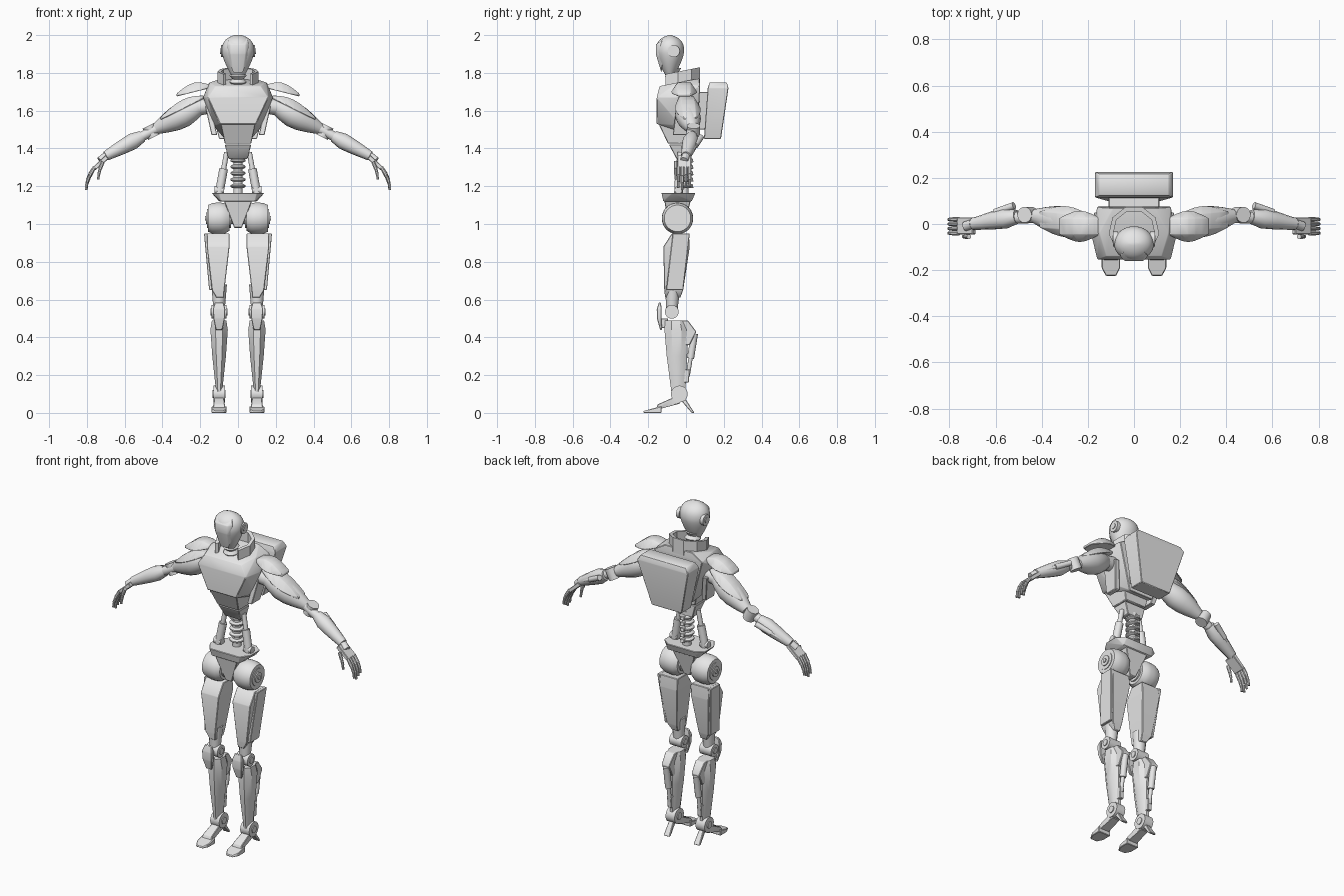
import bpy
import bmesh
from math import cos, sin, pi, radians
from mathutils import Vector

default_cube = bpy.data.objects.get("Cube")
if default_cube:
    bpy.data.objects.remove(default_cube, do_unlink=True)

# One plain grey for the whole body
grey = bpy.data.materials.new("light_grey")
grey.use_nodes = True
grey.diffuse_color = (.8, .8, .8, 1)
grey.node_tree.nodes["Principled BSDF"].inputs["Base Color"].default_value = (.8, .8, .8, 1)


def finish(name, bm, paired, bevel=0):
    """Turn a bmesh into one object, or into a left and a right object."""
    if bevel:
        bmesh.ops.bevel(bm, geom=bm.edges[:], offset=bevel, segments=1,
                        affect='EDGES', clamp_overlap=True)
    bmesh.ops.recalc_face_normals(bm, faces=bm.faces)
    for face in bm.faces:
        face.smooth = True
    for edge in bm.edges:
        edge.smooth = edge.calc_face_angle(0) < radians(32)
    for prefix in (("left_", "right_") if paired else ("",)):
        if prefix == "right_":
            bmesh.ops.scale(bm, vec=(-1, 1, 1), verts=bm.verts)
            bmesh.ops.reverse_faces(bm, faces=bm.faces)
        mesh = bpy.data.meshes.new(prefix + name)
        bm.to_mesh(mesh)
        mesh.materials.append(grey)
        part = bpy.data.objects.new(prefix + name, mesh)
        bpy.context.collection.objects.link(part)
    bm.free()


def hull(name, points, paired=False):
    """Faceted block wrapped around a few corner points."""
    bm = bmesh.new()
    for point in points:
        bm.verts.new(point)
    bmesh.ops.convex_hull(bm, input=bm.verts)
    loose = [vert for vert in bm.verts if not vert.link_faces]
    bmesh.ops.delete(bm, geom=loose, context='VERTS')
    bmesh.ops.dissolve_limit(bm, angle_limit=radians(3), verts=bm.verts, edges=bm.edges)
    finish(name, bm, paired, bevel=.003)


def skin(name, rings, paired, bevel=0):
    """Join equal rings of points into a closed body."""
    bm = bmesh.new()
    loops = [[bm.verts.new(point) for point in ring] for ring in rings]
    for low, high in zip(loops, loops[1:]):
        for i in range(len(low)):
            bm.faces.new((low[i - 1], low[i], high[i], high[i - 1]))
    bm.faces.new(loops[0][::-1])
    bm.faces.new(loops[-1])
    finish(name, bm, paired, bevel)


def circle(sides):
    """Corners of a polygon drawn around a unit circle."""
    grow = 1 / cos(pi / sides)
    turns = [2 * pi * (i + .5) / sides for i in range(sides)]
    return [(grow * cos(turn), grow * sin(turn)) for turn in turns]


def tube(name, start, end, *radii, sides=20, paired=True):
    """Turned part between two points, its radii evenly spaced."""
    start, end = Vector(start), Vector(end)
    axis = (end - start).normalized()
    across = axis.orthogonal().normalized()
    up = axis.cross(across)
    steps = len(radii) - 1
    skin(name, [[start.lerp(end, i / steps) + (across * c + up * s) * radius
                 for c, s in circle(sides)] for i, radius in enumerate(radii)], paired)


def disc(name, joint, half_width, radius):
    reach = Vector((half_width, 0, 0))
    tube(name, Vector(joint) - reach, Vector(joint) + reach, radius, radius, sides=28)


def piston(name, start, end, radius):
    """Wide sleeve with a thinner rod sliding out of it."""
    start, end = Vector(start), Vector(end)
    tube(name + "_sleeve", start, start.lerp(end, .6), radius, radius, sides=12)
    tube(name + "_rod", start, end, radius * .6, radius * .6, sides=12)


def loft(name, *rows, sides=4, paired=False):
    """Level sections, each x, y, z and half sizes; four sides make a block."""
    skin(name, [[(x + c * half_x, y + s * half_y, z) for c, s in circle(sides)]
                for x, y, z, half_x, half_y in rows], paired, .003 if sides == 4 else 0)


def wide(centre, *rows):
    """Half width, y and z become points on both sides of a centre line."""
    return [(centre + side * half, y, z) for half, y, z in rows for side in (-1, 1)]


def guard(name, start, end):
    """Arched armour plate, widest and highest in the middle."""
    points = []
    for i in range(7):
        middle = Vector(start).lerp(Vector(end), i / 6)
        arch = sin(pi * i / 6)
        for side in (-1, 1):
            points.append(middle + Vector((0, side * (.03 + .04 * arch), 0)))
            points.append(middle + Vector((0, side * .035, .015 + .035 * arch)))
    hull(name, points, True)


# Joints that the limbs hang on
leg = .1
shoulder, elbow, wrist = Vector((.19, -.01, 1.63)), Vector((.46, .04, 1.49)), Vector((.7, 0, 1.36))
hip, knee, ankle = (leg, -.045, 1.03), (leg, -.075, .535), (leg, -.035, .1)
ear = (.08, -.065, 1.915)


# Head, face mask and ear discs
def head_radius(t):
    if t < .6:
        return .086 - .05 * (1 - t / .6) ** 1.5
    return .086 * max(.05, 1 - ((t - .6) / .4) ** 2.5) ** .5


heights = [i / 20 for i in range(21)]
loft("head", *[(0, -.085, 1.79 + .21 * t, head_radius(t), head_radius(t) - .011)
               for t in heights], sides=32)
hull("face_mask", wide(0, (.05, -.12, 1.98), (.06, -.14, 1.95), (.04, -.16, 1.95),
                       (.04, -.16, 1.9), (.06, -.12, 1.88), (.025, -.13, 1.8)))
disc("ear_disc", ear, .01, .032)
disc("ear_hub", ear, .014, .015)

# Ridged neck inside an open collar
tube("neck", (0, -.055, 1.7), (0, -.07, 1.82), *[.03, .045] * 4, paired=False)
arc = [radians(270 * i / 7 - 45) for i in range(8)]
outline = [(.11 * cos(a), .11 * sin(a) - .03) for a in arc]
outline += [(.09 * cos(a), .09 * sin(a) - .03) for a in reversed(arc)]
skin("collar", [[(x, y, 1.72) for x, y in outline],
                [(x, y, 1.815 + .2 * y) for x, y in outline]], False)

# Torso
hull("chest", wide(0, (.12, -.14, 1.73), (.16, -.155, 1.67), (.095, -.155, 1.53),
                   (.185, -.05, 1.67), (.15, -.04, 1.75), (.16, .075, 1.73),
                   (.09, .07, 1.77), (.13, -.03, 1.52), (.08, .06, 1.46)))
loft("upper_abdomen", (0, -.04, 1.425, .07, .055), (0, -.06, 1.53, .092, .085))
loft("lower_abdomen", (0, -.02, 1.345, .05, .03), (0, -.04, 1.42, .07, .05))
loft("rib_guard", (.125, -.03, 1.47, .015, .04), (.16, 0, 1.63, .015, .05), paired=True)

# Backpack and its mount
loft("backpack", (0, .14, 1.45, .1, .045), (0, .17, 1.72, .17, .055), (0, .17, 1.75, .15, .045))
loft("backpack_mount", (0, .08, 1.5, .08, .04), (0, .09, 1.7, .11, .04))

# Spine and waist struts
tube("spine_core", (0, -.01, 1.15), (0, -.01, 1.37), .024, .024, paired=False)
for i in range(5):
    low = 1.19 + i * .034
    high = low + .022
    tube("vertebra", (0, -.01, low), (0, -.01, high), .028, .04, .04, .028, paired=False)
    loft("vertebra_spur", (0, .02, low, .012, .02), (0, .02, high, .012, .015))
piston("waist_strut", (.1, -.04, 1.16), (.06, -.03, 1.38), .022)
disc("strut_foot", (leg, -.04, 1.18), .025, .02)

# Pelvis
hull("pelvis_plate", wide(0, (.1, -.13, 1.165), (.14, -.07, 1.165), (.14, .01, 1.165),
                          (.09, .05, 1.165), (.09, -.12, 1.12), (.1, .03, 1.12)))
loft("pelvis_block", (0, -.05, .98, .02, .04), (0, -.045, 1.125, .075, .07))

# Hip drums with ringed caps
tube("hip_drum", (.045, *hip[1:]), (.16, *hip[1:]), .065, .08, .083, .083, .08, .07, sides=32)
for part, half_width, radius in (("ring", .064, .05), ("hub", .07, .03), ("pin", .075, .012)):
    disc("hip_" + part, hip, half_width, radius)

# Thighs
loft("thigh", (.095, -.07, .61, .02, .04), (.105, -.065, .65, .033, .05),
     (.105, -.05, .88, .06, .07), (.105, -.03, .95, .06, .045), paired=True)
loft("thigh_plate", (.145, -.06, .65, .008, .045), (.17, -.025, .95, .01, .045), paired=True)
tube("thigh_rod", (leg, -.07, .68), knee, .04, .028, sides=12)

# Knees
disc("knee_joint", knee, .04, .036)
disc("knee_hub", knee, .045, .018)
loft("knee_cap", (leg, -.132, .44, .018, .005), (leg, -.142, .5, .03, .012),
     (leg, -.142, .55, .033, .013), (leg, -.138, .585, .022, .005), paired=True)
loft("knee_link", (leg, -.115, .45, .012, .02), (leg, -.115, .5, .012, .02), paired=True)

# Shins, calves and pistons
loft("shin", (leg, -.04, .1, .015, .036), (leg, -.048, .3, .036, .054),
     (leg, -.05, .44, .046, .064), (leg, -.055, .49, .038, .055), sides=8, paired=True)
loft("calf", (leg, 0, .36, .025, .02), (leg, .02, .43, .026, .035),
     (leg, -.01, .49, .03, .02), paired=True)
piston("calf_piston", (leg, .045, .42), (leg, .01, .2), .018)
loft("piston_mount", (leg, -.01, .16, .013, .025), (leg, 0, .23, .015, .02), paired=True)

# Ankles and feet
disc("ankle", ankle, .03, .044)
disc("ankle_hub", ankle, .035, .02)
hull("instep", wide(leg, (.025, -.06, .085), (.03, -.15, .045), (.034, -.16, .015),
                    (.025, -.03, .05)), True)
hull("toe", wide(leg, (.04, -.13, .035), (.04, -.13, 0), (.04, -.19, .02), (.04, -.19, 0),
                 (.022, -.225, .01), (.022, -.225, 0)), True)
hull("heel", wide(leg, (.015, -.03, .07), (.015, 0, .07), (.02, .03, 0), (.02, .045, 0)), True)

# Shoulders and their armour
tube("shoulder_joint", (.13, -.01, 1.63), shoulder.lerp(elbow, .1), .042, .042)
guard("shoulder_guard", (.145, -.01, 1.72), (.325, -.01, 1.675))
guard("arm_guard", (.18, 0, 1.665), (.41, .02, 1.55))

# Arms
tube("upper_arm", shoulder, shoulder.lerp(elbow, .9), .035, .055, .066, .062, .048, .03)
tube("elbow_rod", shoulder.lerp(elbow, .8), elbow.lerp(wrist, .35), .025, .025)
tilt = Vector((.015, 0, .03))
tube("elbow_joint", elbow - tilt, elbow + tilt, .034, .034)
tube("forearm", elbow.lerp(wrist, .2), wrist, .03, .042, .038, .032, .025, sides=12)
piston("forearm_piston", (.52, .08, 1.46), (.66, .03, 1.385), .015)
tube("wrist", wrist, wrist + Vector((.03, -.01, -.025)), .021, .021)

# Hands
hull("palm", [(x, y, z) for y in (-.045, .028) for x, z in
              ((.7, 1.365), (.685, 1.345), (.77, 1.3), (.755, 1.285))], True)


def finger(name, base, lean, reach):
    """Three segments curling downwards."""
    bends = [Vector(base) + Vector((lean * sin(pi / 2 * t), 0, -reach * t))
             for t in (0, .4, .7, 1)]
    for segment, (start, end) in enumerate(zip(bends, bends[1:])):
        thickness = .0095 - segment * .0015
        tube(f"{name}_{segment}", start, end, thickness, thickness, sides=8)


for i, name in enumerate(("index_finger", "middle_finger", "ring_finger", "little_finger")):
    finger(name, (.76, -.04 + .02 * i, 1.3), .043, .12 - .012 * abs(i - 1))
finger("thumb", (.715, -.055, 1.33), .025, .095)
